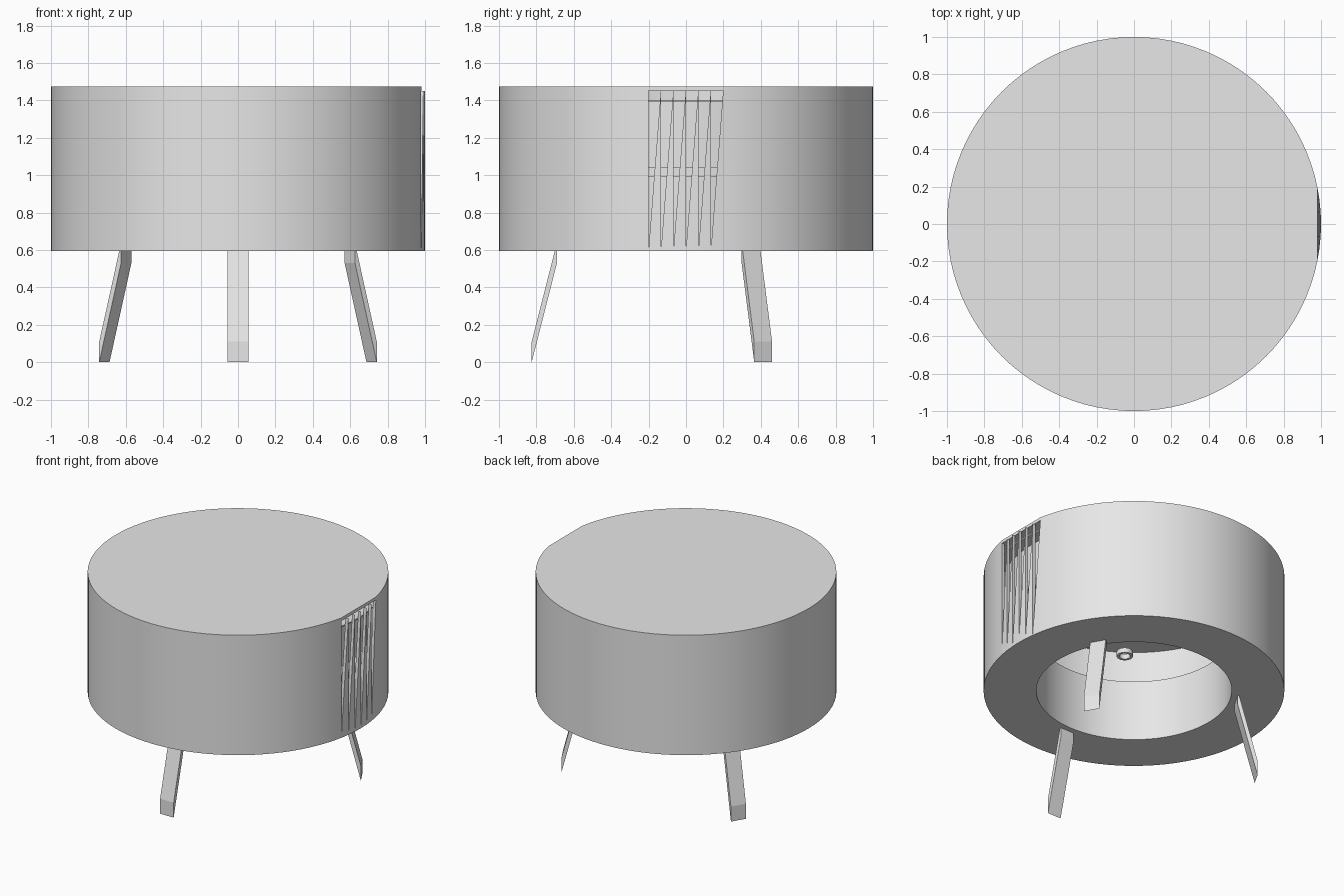
import bpy, bmesh, math
from mathutils import Matrix

if "Cube" in bpy.data.objects:
    bpy.data.objects.remove(bpy.data.objects["Cube"])

grey = bpy.data.materials.new("plain_grey")
grey.use_nodes = True
grey.diffuse_color = (0.8, 0.8, 0.8, 1)
grey.node_tree.nodes["Principled BSDF"].inputs["Base Color"].default_value = grey.diffuse_color


def add_object(name, bm):
    bmesh.ops.remove_doubles(bm, verts=bm.verts, dist=1e-5)
    bmesh.ops.recalc_face_normals(bm, faces=bm.faces)
    mesh = bpy.data.meshes.new(name)
    bm.to_mesh(mesh)
    bm.free()
    mesh.materials.append(grey)
    obj = bpy.data.objects.new(name, mesh)
    bpy.context.collection.objects.link(obj)
    return obj


def select_only(obj):
    bpy.ops.object.select_all(action='DESELECT')
    obj.select_set(True)
    bpy.context.view_layer.objects.active = obj


def smooth(obj):
    select_only(obj)
    bpy.ops.object.shade_smooth_by_angle(angle=math.radians(30))


def lathe(name, profile, steps=96):
    """Turn a closed (radius, z) outline around the vertical axis."""
    bm = bmesh.new()
    verts = [bm.verts.new((r, 0, z)) for r, z in profile]
    edges = [bm.edges.new((a, b)) for a, b in zip(verts, verts[1:] + verts[:1])
             if a.co.x > 0 or b.co.x > 0]
    bmesh.ops.spin(bm, geom=verts + edges, cent=(0, 0, 0), axis=(0, 0, 1),
                   angle=math.tau, steps=steps, use_merge=True)
    return add_object(name, bm)


def ring(name, inner, outer, low, high, steps=96):
    return lathe(name, [(inner, low), (outer, low), (outer, high), (inner, high)], steps)


def prism(bm, outline, offset):
    """Extrude a flat polygon of 3D points along an offset."""
    face = bm.faces.new([bm.verts.new(p) for p in outline])
    out = bmesh.ops.extrude_face_region(bm, geom=[face], use_keep_orig=True)
    moved = [v for v in out["geom"] if isinstance(v, bmesh.types.BMVert)]
    bmesh.ops.translate(bm, verts=moved, vec=offset)


# Hollow drum with a closed top and a wide round hole underneath
BASE, TOP, WALL = 0.595, 1.475, 0.978
drum = lathe("drum", [(0, TOP), (1, TOP), (1, BASE), (0.65, BASE), (0.65, BASE + 0.02),
                      (WALL, BASE + 0.02), (WALL, TOP - 0.02), (0, TOP - 0.02)])

# Six tapered slots and a shallow notch above them, on the +x side
SLOTS, HALF = 6, 0.2
pitch = 2 * HALF / SLOTS
bm = bmesh.new()
for i in range(SLOTS):
    y = -HALF + i * pitch
    prism(bm, [(0.953, y, 0.605), (0.953, y + pitch * 0.98, 1.452), (0.953, y, 1.452)],
          (0.2, 0, 0))
slot_cutter = add_object("slot_cutter", bm)
bm = bmesh.new()
prism(bm, [(0.98, -HALF, 1.45), (0.98, HALF, 1.45), (0.98, HALF, 1.6), (0.98, -HALF, 1.6)],
      (0.2, 0, 0))
notch_cutter = add_object("notch_cutter", bm)

select_only(drum)
for cutter in (slot_cutter, notch_cutter):
    cutter.hide_render = True
    mod = drum.modifiers.new("cut", 'BOOLEAN')
    mod.operation, mod.solver, mod.object = 'DIFFERENCE', 'EXACT', cutter
    bpy.ops.object.modifier_apply(modifier=mod.name)
for cutter in (slot_cutter, notch_cutter):
    bpy.data.objects.remove(cutter)
smooth(drum)

# Inner walls, shelf and ceiling
smooth(ring("lower_tube", 0.65, 0.665, BASE + 0.01, 1.0))
smooth(ring("shelf", 0.65, WALL, 0.99, 1.04))
smooth(ring("upper_tube", 0.87, 0.885, 1.03, 1.4))
smooth(lathe("ceiling", [(0, 1.39), (WALL, 1.39), (WALL, 1.4), (0, 1.4)]))

# Small ring fitting inside the hole
fitting = ring("ring_fitting", 0.036, 0.054, 0.83, 0.865, 32)
fitting.data.transform(Matrix.Translation((0.08, 0, 0)))
smooth(fitting)

# Three splayed legs
for name, degrees in (("front_leg", 0), ("back_left_leg", 120), ("back_right_leg", 240)):
    bm = bmesh.new()
    prism(bm, [(-0.055, -0.825, 0), (-0.055, -0.825, 0.11),
               (-0.055, -0.69, 0.64), (-0.055, -0.69, 0.53)], (0.11, 0, 0))
    leg = add_object(name, bm)
    leg.data.transform(Matrix.Rotation(math.radians(degrees), 4, 'Z'))
